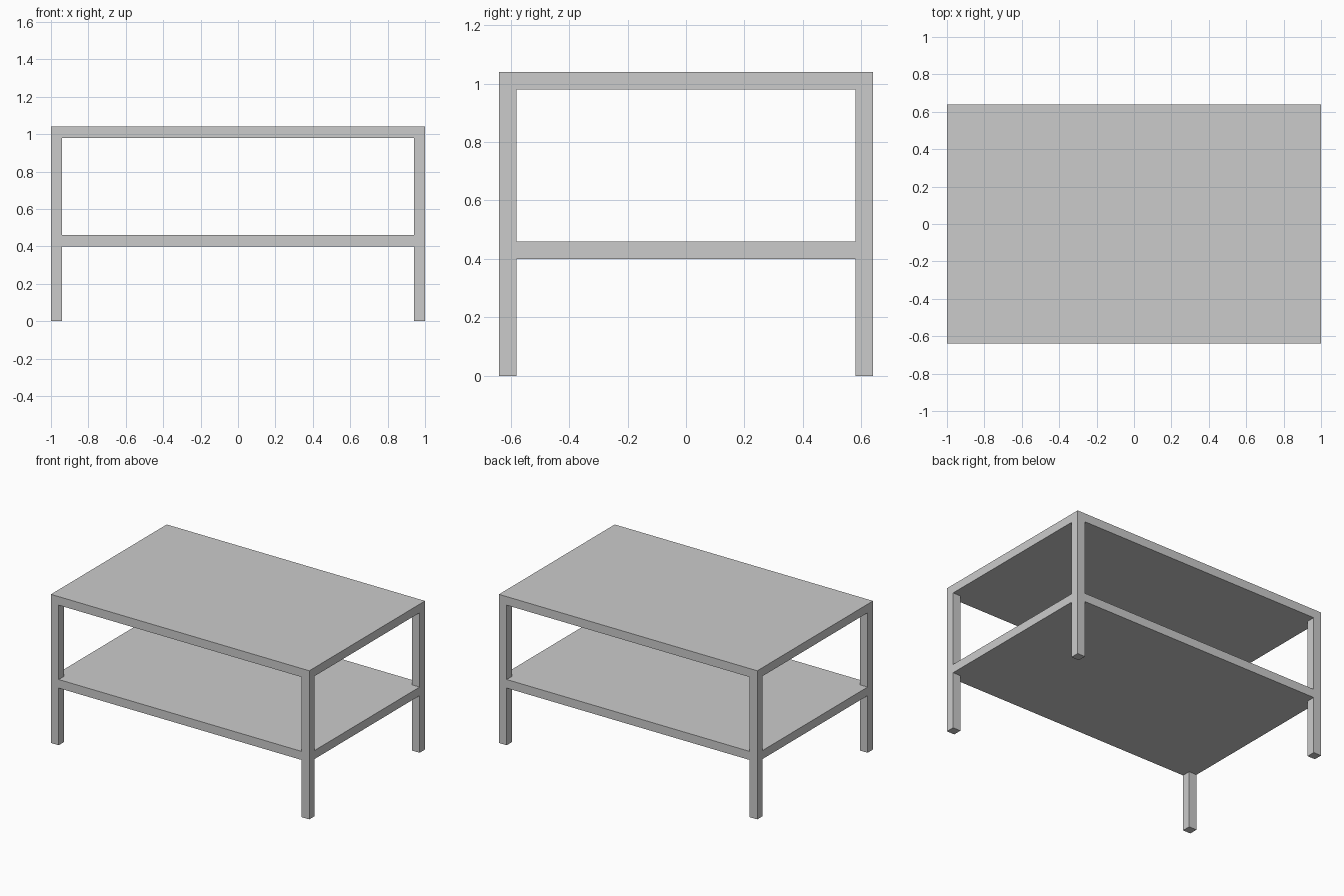
import bpy
import bmesh
import math

if "Cube" in bpy.data.objects:
    bpy.data.objects.remove(bpy.data.objects["Cube"])

HALF_X, HALF_Y = 1.0, 0.64    # outer half sizes
LEG = 0.06                    # leg width
SLAB = 0.06                   # thickness of top and shelf
TOP_Z, SHELF_Z = 0.98, 0.40   # undersides of top and shelf


def extrude(bm, faces, dz):
    out = bmesh.ops.extrude_face_region(bm, geom=faces)["geom"]
    verts = [g for g in out if isinstance(g, bmesh.types.BMVert)]
    bmesh.ops.translate(bm, verts=verts, vec=(0, 0, dz))


def make_slab(name, z, corner_legs):
    """3 x 3 slab whose corner cells become legs, or are notched out."""
    bm = bmesh.new()
    xs = (-HALF_X, LEG - HALF_X, HALF_X - LEG, HALF_X)
    ys = (-HALF_Y, LEG - HALF_Y, HALF_Y - LEG, HALF_Y)
    grid = [[bm.verts.new((x, y, z)) for y in ys] for x in xs]
    corners = []
    for i in range(3):
        for j in range(3):
            is_corner = i != 1 and j != 1
            if is_corner and not corner_legs:
                continue
            face = bm.faces.new((grid[i][j], grid[i][j + 1],
                                 grid[i + 1][j + 1], grid[i + 1][j]))
            if is_corner:
                corners.append(face)
    loose = [v for v in bm.verts if not v.link_faces]
    bmesh.ops.delete(bm, geom=loose, context='VERTS')
    extrude(bm, bm.faces[:], SLAB)
    if corners:
        extrude(bm, corners, -z)
    bmesh.ops.recalc_face_normals(bm, faces=bm.faces[:])
    bmesh.ops.dissolve_limit(bm, angle_limit=math.radians(1),
                             verts=bm.verts[:], edges=bm.edges[:])
    mesh = bpy.data.meshes.new(name)
    bm.to_mesh(mesh)
    bm.free()
    obj = bpy.data.objects.new(name, mesh)
    bpy.context.collection.objects.link(obj)
    return obj


# Table top with four legs in one piece
make_slab("table_top_and_legs", TOP_Z, True)

# Lower shelf, notched around the legs
make_slab("lower_shelf", SHELF_Z, False)
